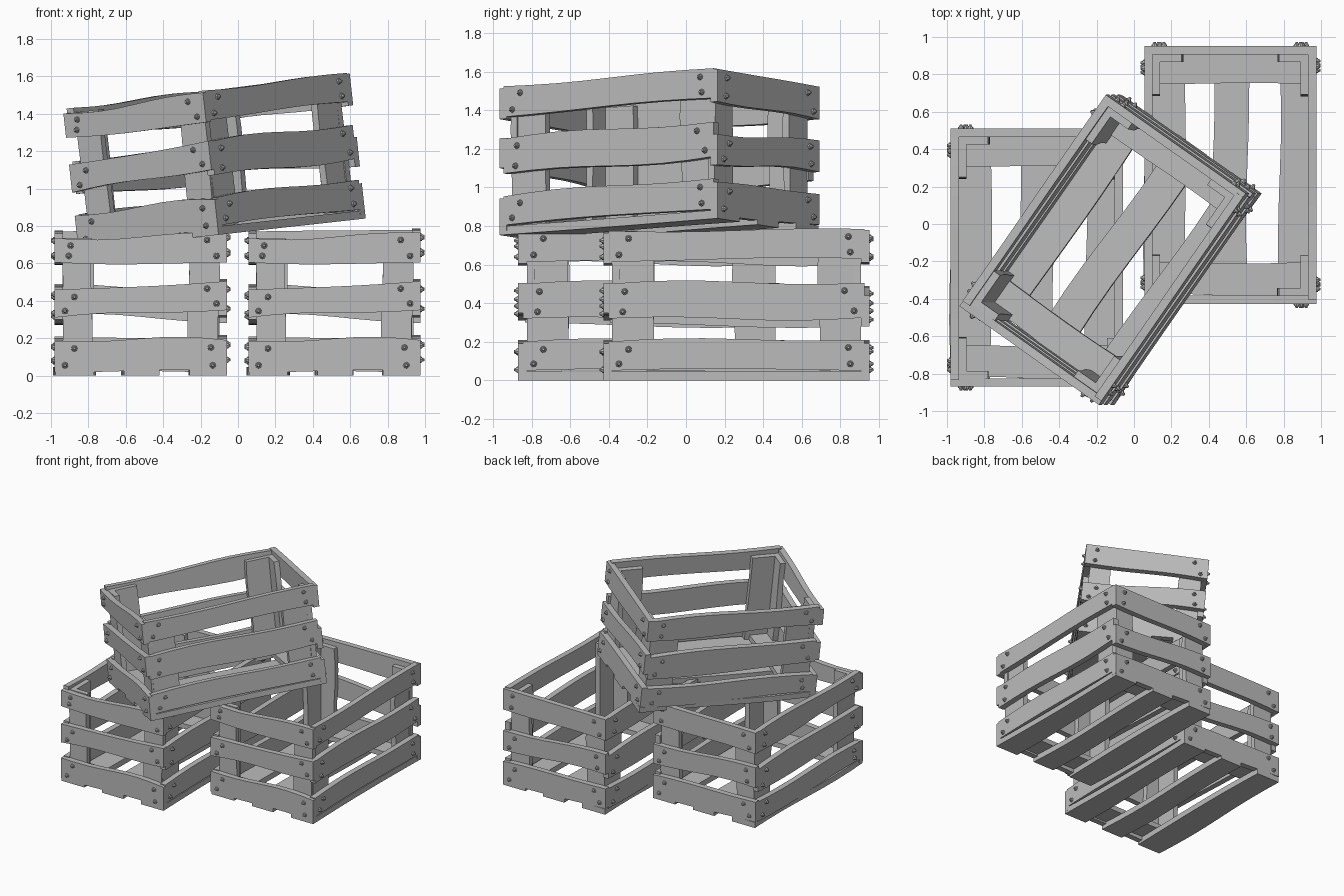
import bpy, bmesh, math, random
from mathutils import Matrix, Vector

random.seed(4)
cube = bpy.data.objects.get("Cube")
if cube:
    bpy.data.objects.remove(cube, do_unlink=True)

wood = bpy.data.materials.new("grey_wood")
wood.use_nodes = True
GREY = (0.5, 0.5, 0.5, 1)
wood.diffuse_color = GREY
wood.node_tree.nodes["Principled BSDF"].inputs["Base Color"].default_value = GREY

HALF_W, HALF_L, THICK = 0.415, 0.645, 0.045
X, Y, Z = Vector((1, 0, 0)), Vector((0, 1, 0)), Vector((0, 0, 1))
parts = {}


def frame(u, v, w, origin, turn=0):
    """Axes for a board: along, across and outward, turned about the crate."""
    m = Matrix((u, v, w)).transposed().to_4x4()
    m.translation = origin
    return Matrix.Rotation(math.radians(turn), 4, "Z") @ m


def wave(size):
    """A gentle random warp along a board, zero at both ends."""
    a, b = random.uniform(-size, size), random.uniform(-size, size)
    return lambda t: a * math.sin(math.pi * t) + b * math.sin(math.pi * 2 * t)


def board(name, place, u0, u1, start, end, w0, w1, warp=0.01, bolts=()):
    """Sweep a rectangle from start (low, high) to end (low, high)."""
    bm = bmesh.new()
    low_wave, high_wave = wave(warp), wave(warp)
    steps, rings = 8, []
    for i in range(steps + 1):
        t = i / steps
        u = u0 + (u1 - u0) * t
        lo = start[0] + (end[0] - start[0]) * t + low_wave(t)
        hi = start[1] + (end[1] - start[1]) * t + high_wave(t)
        rings.append([bm.verts.new((u, v, w))
                      for v, w in ((lo, w0), (hi, w0), (hi, w1), (lo, w1))])
    for a, b in zip(rings, rings[1:]):
        for k in range(4):
            n = (k + 1) % 4
            bm.faces.new((a[k], a[n], b[n], b[k]))
    bm.faces.new(rings[0])
    bm.faces.new(rings[-1])
    # bolts: a washer with a domed head
    for u, v in bolts:
        for r1, r2, depth, lift in ((0.017, 0.015, 0.008, 0.004), (0.012, 0.006, 0.014, 0.014)):
            bmesh.ops.create_cone(bm, cap_ends=True, segments=8, radius1=r1, radius2=r2,
                                  depth=depth, matrix=Matrix.Translation((u, v, w1 + lift)))
    bmesh.ops.recalc_face_normals(bm, faces=bm.faces)
    bm.transform(place)
    mesh = bpy.data.meshes.new(name)
    bm.to_mesh(mesh)
    bm.free()
    mesh.materials.append(wood)
    parts[name] = mesh


# walls: heights (low, high) at each end of the top, middle and bottom slats
walls = {
    "front": (0, HALF_L, 0.46, [((0.605, 0.735), (0.605, 0.765)),
                                ((0.31, 0.46), (0.35, 0.505)),
                                ((0.02, 0.185), (0.02, 0.19))]),
    "left": (90, HALF_W, 0.665, [((0.615, 0.775), (0.63, 0.785)),
                                 ((0.32, 0.5), (0.325, 0.505)),
                                 ((0.05, 0.2), (0.05, 0.21))]),
    "back": (180, HALF_L, 0.46, [((0.61, 0.78), (0.6, 0.77)),
                                 ((0.28, 0.44), (0.325, 0.49)),
                                 ((0.02, 0.19), (0.05, 0.21))]),
    "right": (270, HALF_W, 0.655, [((0.6, 0.765), (0.61, 0.76)),
                                   ((0.28, 0.46), (0.3, 0.475)),
                                   ((0.04, 0.2), (0.05, 0.19))]),
}
for side, (turn, dist, half, slats) in walls.items():
    flat = frame(X, Z, -Y, (0, -dist, 0), turn)
    for level, (start, end) in zip(("top", "middle", "bottom"), slats):
        bolts = []
        for s, (lo, hi) in ((-1, start), (1, end)):
            skew = random.choice((0.005, 0.025))
            bolts += [(s * (half - 0.08 - skew), hi - 0.04), (s * (half - 0.08 + skew), lo + 0.035)]
        board(f"{side}_{level}_slat", flat, -half, half, start, end, 0, THICK, 0.012, bolts)
    # upright corner planks, two per wall, forming L-shaped posts
    upright = frame(Z, -X, -Y, (0, -dist, 0), turn)
    outer = HALF_W if dist == HALF_L else HALF_L - 0.015
    wide = 0.155 if dist == HALF_L else 0.2
    for label, s in (("first", 1), ("second", -1)):
        span = sorted((s * outer, s * (outer - wide)))
        board(f"{side}_{label}_post", upright, 0.05, 0.735, span, span, -0.04, 0, 0.008)

# floor: three long slats with a cross board at each end
floor = frame(Y, X, -Z, (0, 0, THICK))
for label, lo, hi in (("right", -0.455, -0.25), ("middle", -0.09, 0.1), ("left", 0.26, 0.46)):
    board(f"{label}_floor_slat", floor, -0.69, 0.69, (lo, hi), (lo, hi), 0, THICK, 0.012)
cross = frame(X, Y, Z, (0, 0, THICK))
for label, lo, hi in (("front", -HALF_L, -0.465), ("back", 0.485, HALF_L)):
    board(f"{label}_cross_board", cross, -HALF_W, HALF_W, (lo, hi), (lo, hi), 0, 0.04, 0.012)

# three crates: two on the ground, one tilted on top
tilt = Matrix.Rotation(math.radians(-6.3), 4, "Y") @ Matrix.Rotation(math.radians(-35), 4, "Z")
crates = {
    "right_crate": Matrix.Translation((-0.52, -0.18, 0)),
    "left_crate": Matrix.Translation((0.515, 0.262, 0)),
    "upper_crate": Matrix.Translation((-0.085, -0.138, 0.755)) @ tilt,
}
for crate, place in crates.items():
    for name, mesh in parts.items():
        obj = bpy.data.objects.new(f"{crate}_{name}", mesh)
        obj.matrix_world = place
        bpy.context.scene.collection.objects.link(obj)
